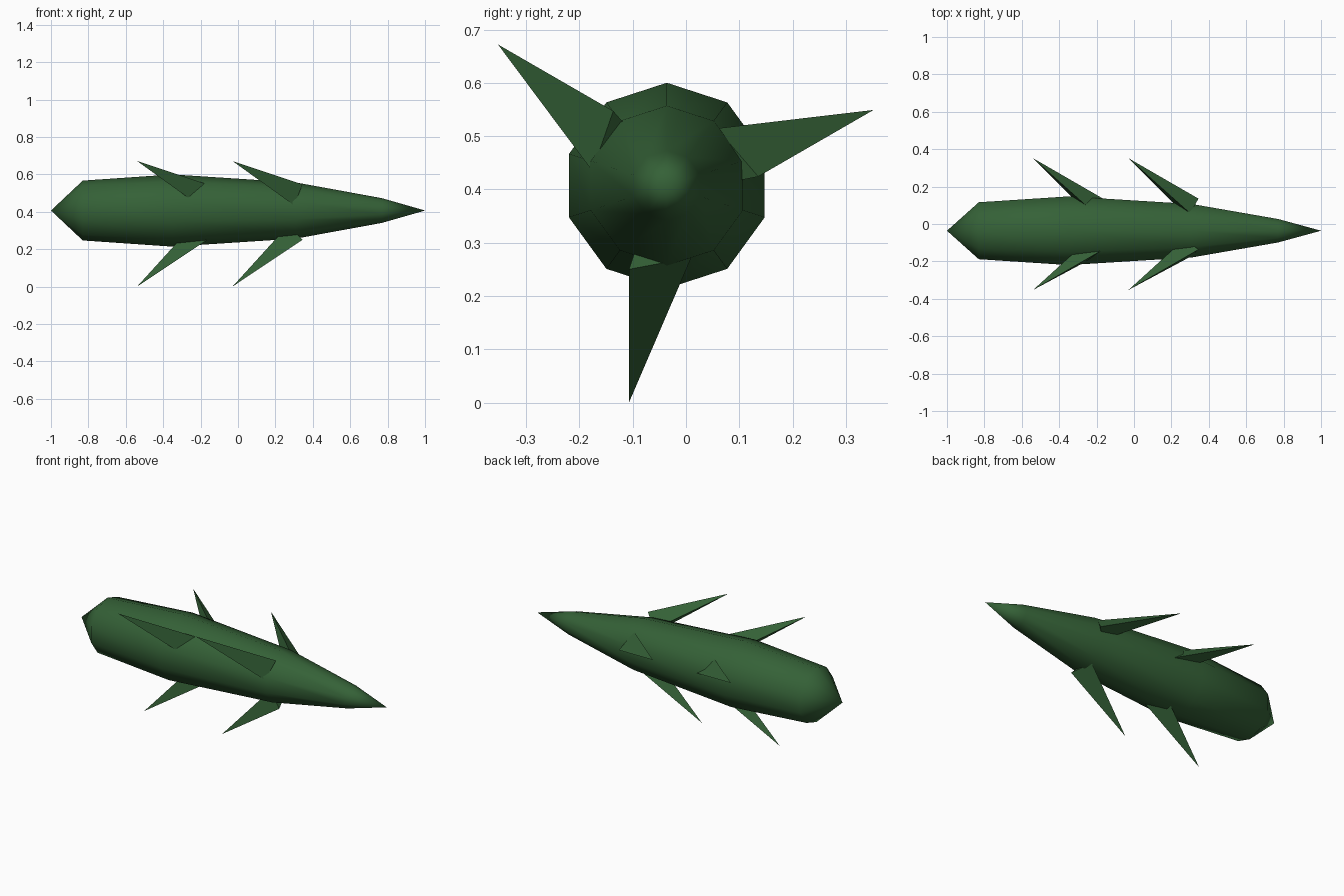
import bpy
from math import cos, sin, pi
from mathutils import Matrix, Vector

cube = bpy.data.objects.get("Cube")
if cube:
    bpy.data.objects.remove(cube, do_unlink=True)

AXIS = Vector((0, -0.036, 0.407))  # centre line of the body, along x

green = bpy.data.materials.new("dark_green")
green.use_nodes = True
green.diffuse_color = (0.035, 0.12, 0.038, 1)
green.node_tree.nodes["Principled BSDF"].inputs["Base Color"].default_value = green.diffuse_color


def add_mesh(name, verts, faces):
    mesh = bpy.data.meshes.new(name)
    mesh.from_pydata(verts, [], faces)
    mesh.materials.append(green)
    obj = bpy.data.objects.new(name, mesh)
    bpy.context.collection.objects.link(obj)
    return obj


# Body: ten-sided lathed shape with pointed ends
SIDES = 10
rings = [(-0.83, 0.16), (-0.35, 0.193), (0.31, 0.15), (0.77, 0.066)]
verts = [AXIS + Vector((x, r * cos(a), r * sin(a)))
         for x, r in rings
         for a in [pi / 2 + 2 * pi * i / SIDES for i in range(SIDES)]]
tail, nose = len(verts), len(verts) + 1
verts += [AXIS + Vector((-1, 0, 0)), AXIS + Vector((1, 0, 0))]
last = SIDES * (len(rings) - 1)
faces = []
for i in range(SIDES):
    j = (i + 1) % SIDES
    faces.append((tail, j, i))
    faces.append((nose, last + i, last + j))
    for k in range(0, last, SIDES):
        faces.append((k + i, k + j, k + SIDES + j, k + SIDES + i))
body = add_mesh("body", verts, faces)
bpy.ops.object.select_all(action="DESELECT")
body.select_set(True)
bpy.context.view_layer.objects.active = body
bpy.ops.object.shade_smooth_by_angle(angle=1.05)

# Spikes: swept-back three-sided pyramids, three around the axis in two rows
spike = [Vector(p) - AXIS for p in [(-0.03, -0.107, 0), (0.345, -0.107, 0.25),
                                    (0.30, 0.01, 0.272), (0.27, -0.08, 0.33)]]
spike_faces = [(0, 2, 1), (0, 3, 2), (0, 1, 3), (1, 2, 3)]
for row, shift in (("front", 0), ("rear", -0.51)):
    for n, place in enumerate(("lower", "left", "right")):
        turn = Matrix.Rotation(n * 2 * pi / 3, 3, "X")
        points = [turn @ p + AXIS + Vector((shift, 0, 0)) for p in spike]
        add_mesh(f"{row}_{place}_spike", points, spike_faces)
